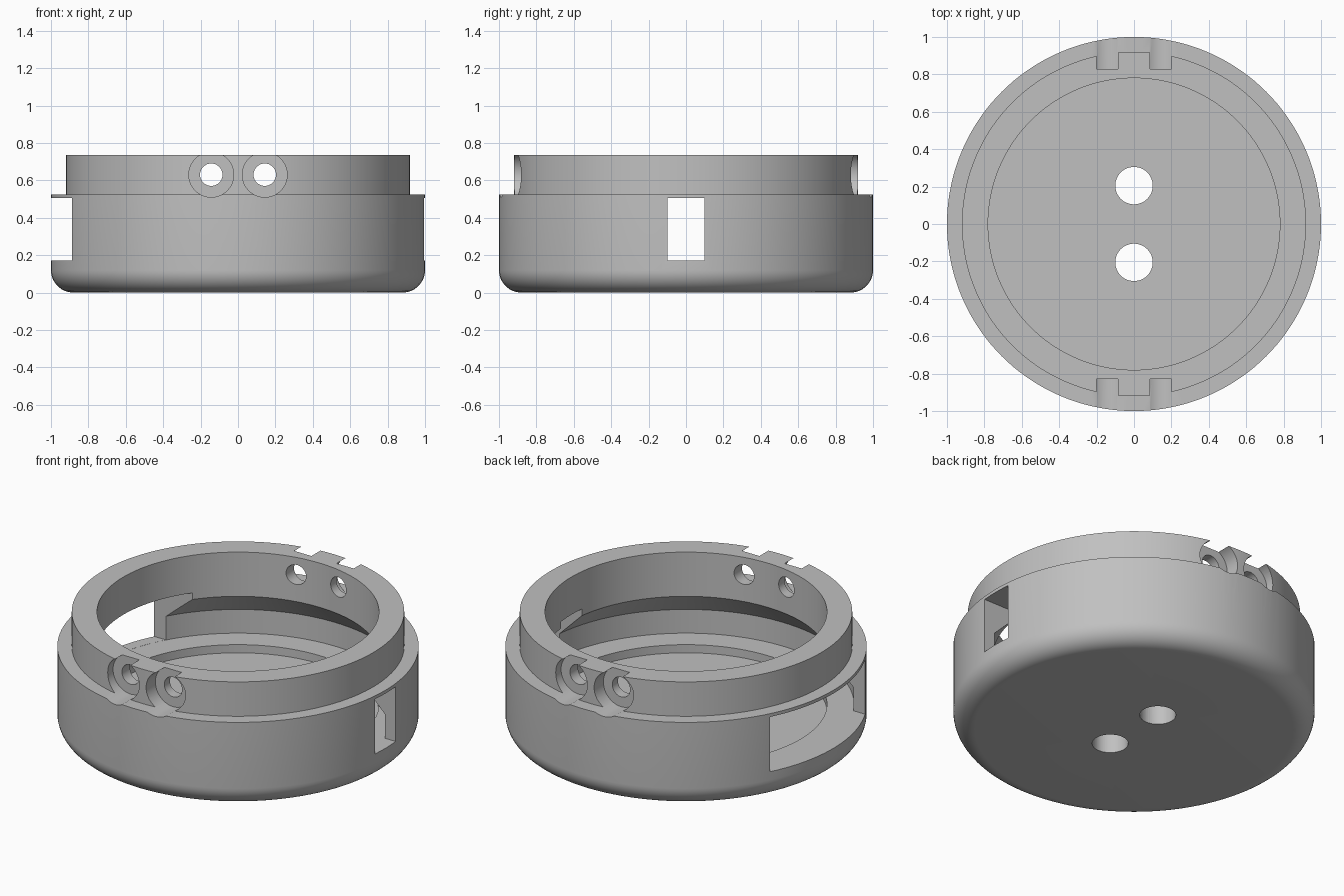
import bpy
import bmesh
from math import cos, sin, pi, radians
from mathutils import Matrix, Vector

cube = bpy.data.objects.get("Cube")
if cube:
    bpy.data.objects.remove(cube)

SEGMENTS = 144
FILLET = 0.12

grey = bpy.data.materials.new("plain_grey")
grey.use_nodes = True
colour = (0.53, 0.53, 0.53, 1)
grey.diffuse_color = colour
grey.node_tree.nodes["Principled BSDF"].inputs["Base Color"].default_value = colour


def add_object(name, bm):
    bmesh.ops.recalc_face_normals(bm, faces=bm.faces)
    mesh = bpy.data.meshes.new(name)
    bm.to_mesh(mesh)
    bm.free()
    mesh.materials.append(grey)
    obj = bpy.data.objects.new(name, mesh)
    bpy.context.collection.objects.link(obj)
    return obj


def lathe(name, profile):
    bm = bmesh.new()
    verts = [bm.verts.new((r, 0, z)) for r, z in profile]
    edges = [bm.edges.new(pair) for pair in zip(verts, verts[1:])]
    bmesh.ops.spin(bm, geom=verts + edges, cent=(0, 0, 0), axis=(0, 0, 1),
                   angle=2 * pi, steps=SEGMENTS, use_duplicate=False)
    bmesh.ops.remove_doubles(bm, verts=bm.verts, dist=0.0002)
    return add_object(name, bm)


def box(name, low, high):
    low, high = Vector(low), Vector(high)
    bm = bmesh.new()
    bmesh.ops.create_cube(bm, size=1, matrix=Matrix.Translation((low + high) / 2)
                          @ Matrix.Diagonal((*(high - low), 1)))
    return add_object(name, bm)


def cylinder(name, radius, length, centre, along_y=False):
    turn = Matrix.Rotation(radians(90 if along_y else 0), 4, "X")
    bm = bmesh.new()
    bmesh.ops.create_cone(bm, cap_ends=True, segments=48, radius1=radius, radius2=radius,
                          depth=length, matrix=Matrix.Translation(centre) @ turn)
    return add_object(name, bm)


# Cup: rounded base, shoulder, upper collar, undercut cavity and recessed floor
fillet = [(1 - FILLET + FILLET * sin(a), FILLET - FILLET * cos(a))
          for a in (i * pi / 24 for i in range(13))]
profile = ([(0, 0)] + fillet
           + [(1, 0.525), (0.92, 0.525), (0.92, 0.735), (0.78, 0.735),
              (0.78, 0.465), (0.93, 0.315), (0.93, 0.17), (0.78, 0.17),
              (0.78, 0.12), (0, 0.12)])
housing = lathe("round_housing", profile)

# Wide and narrow side windows
cutters = [box("wide_window_cutter", (-1.2, -0.46, 0.1705), (-0.5, 0.46, 0.505)),
           box("narrow_window_cutter", (0.5, -0.1, 0.1705), (1.2, 0.1, 0.505))]

# Floor holes, and paired collar holes with flat counterbores, front and back
for side in (-1, 1):
    cutters.append(cylinder("floor_hole_cutter", 0.1, 0.4, (0, side * 0.205, 0.06)))
    for x in (-0.143, 0.143):
        cutters.append(cylinder("counterbore_cutter", 0.12, 0.4,
                                (x, side * 1.03, 0.63), True))
        cutters.append(cylinder("collar_hole_cutter", 0.06, 0.5,
                                (x, side * 0.85, 0.63), True))

bpy.ops.object.select_all(action="DESELECT")
housing.select_set(True)
bpy.context.view_layer.objects.active = housing
for cutter in cutters:
    cutter.hide_render = True
    cut = housing.modifiers.new("cut", "BOOLEAN")
    cut.operation = "DIFFERENCE"
    cut.solver = "EXACT"
    cut.object = cutter
    bpy.ops.object.modifier_apply(modifier=cut.name)
    bpy.data.objects.remove(cutter)

bpy.ops.object.shade_smooth_by_angle(angle=radians(30))
